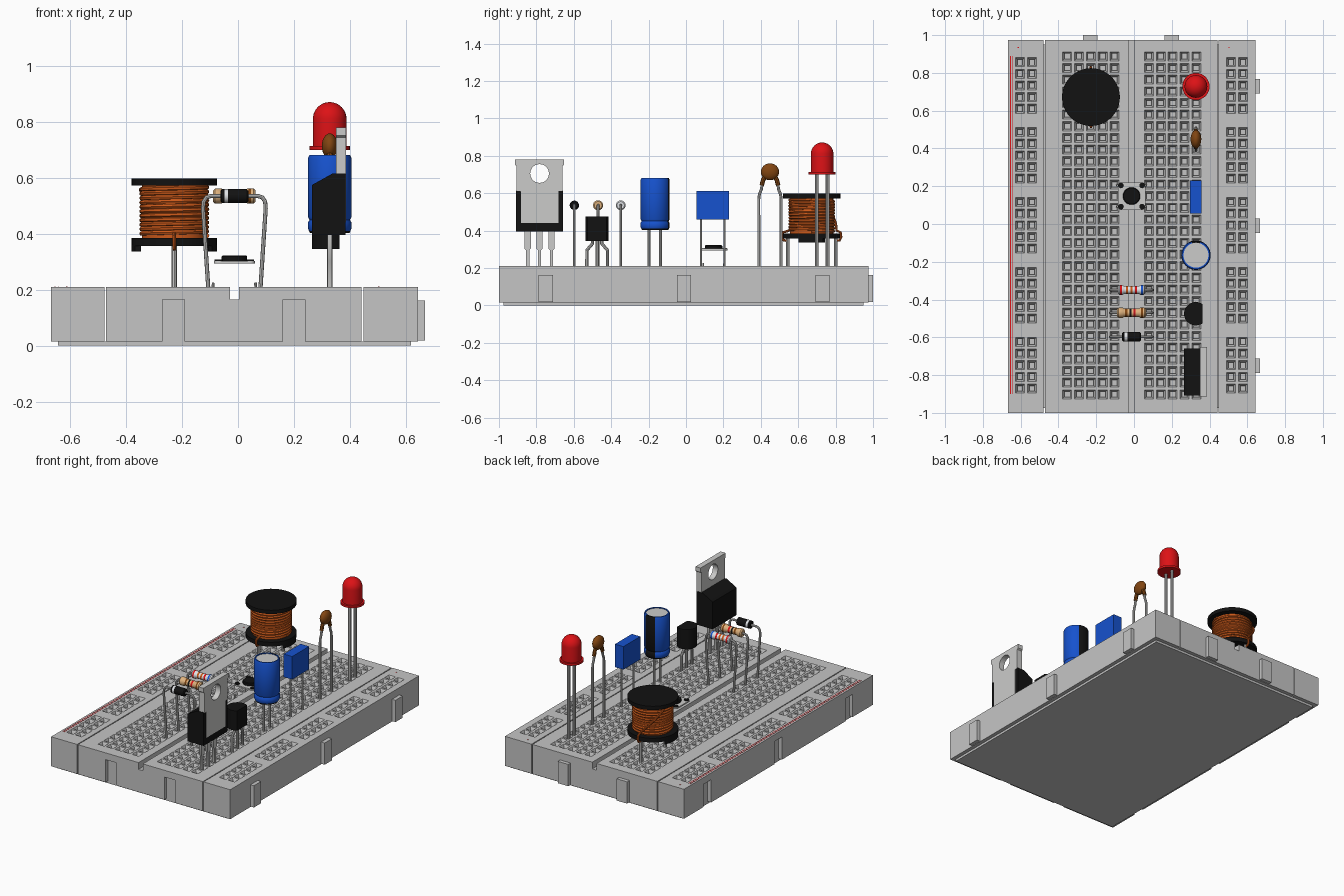
import bpy, bmesh, math
from math import sin, cos, pi, radians

if "Cube" in bpy.data.objects:
    bpy.data.objects.remove(bpy.data.objects["Cube"])

COL = {"board_grey": (.56, .56, .56), "metal_grey": (.6, .6, .59), "black": (.006, .006, .006),
       "red": (.72, .006, .008), "blue": (.008, .085, .62), "copper": (.6, .1, .01),
       "brown": (.22, .06, .006), "tan": (.74, .45, .21), "white": (.8, .82, .85)}
MAT = {}
for n, c in COL.items():
    MAT[n] = bpy.data.materials.new(n)
    MAT[n].diffuse_color = (*c, 1)


def finish(name, bm, mats, recalc=True):
    if recalc:
        bmesh.ops.recalc_face_normals(bm, faces=bm.faces)
    me = bpy.data.meshes.new(name)
    bm.to_mesh(me)
    bm.free()
    for m in mats:
        me.materials.append(MAT[m])
    ob = bpy.data.objects.new(name, me)
    bpy.context.collection.objects.link(ob)
    return ob


def prism(name, loops, axis, a, b, mat):
    """Outline (first loop) with holes (other loops), extruded from a to b along an axis."""
    put = {'x': lambda p, h: (h, *p), 'y': lambda p, h: (p[0], h, p[1]), 'z': lambda p, h: (*p, h)}[axis]
    bm = bmesh.new()
    edges = []
    for lp in loops:
        vs = [bm.verts.new(put(p, a)) for p in lp]
        edges += [bm.edges.new((vs[i - 1], vs[i])) for i in range(len(vs))]
    bmesh.ops.triangle_fill(bm, edges=edges, use_beauty=True)
    ext = bmesh.ops.extrude_face_region(bm, geom=bm.faces[:], use_keep_orig=True)
    bmesh.ops.translate(bm, verts=[g for g in ext['geom'] if isinstance(g, bmesh.types.BMVert)],
                        vec=put((0, 0), b - a))
    return finish(name, bm, [mat])


def rect(x0, x1, y0, y1):
    return [(x0, y0), (x1, y0), (x1, y1), (x0, y1)]


def box(name, x0, x1, y0, y1, z0, z1, mat):
    return prism(name, [rect(x0, x1, y0, y1)], 'z', z0, z1, mat)


def circle(cx, cy, r, n=32, a0=0, a1=2 * pi):
    return [(cx + r * cos(a0 + (a1 - a0) * i / n), cy + r * sin(a0 + (a1 - a0) * i / n)) for i in range(n)]


def lathe(name, prof, loc, mats, axis='z', seg=32):
    """Spin (radius, height, material index) points round an axis."""
    bm = bmesh.new()
    rings = []
    for r, t, *_ in prof:
        k = 1 if r == 0 else seg
        ring = []
        for i in range(k):
            u, v = r * cos(2 * pi * i / seg), r * sin(2 * pi * i / seg)
            p = (u, v, t) if axis == 'z' else (t, u, v)
            ring.append(bm.verts.new([p[j] + loc[j] for j in range(3)]))
        rings.append(ring)
    for pt, A, B in zip(prof, rings, rings[1:]):
        for i in range(seg):
            j = (i + 1) % seg
            vs = [A[i % len(A)], A[j % len(A)], B[j % len(B)], B[i % len(B)]]
            bm.faces.new(list(dict.fromkeys(vs))).material_index = pt[2] if len(pt) > 2 else 0
    return finish(name, bm, mats)


def wire(name, pts, r, mat, res=2):
    cu = bpy.data.curves.new(name, 'CURVE')
    cu.dimensions = '3D'
    cu.bevel_depth, cu.bevel_resolution, cu.use_fill_caps = r, res, True
    sp = cu.splines.new('POLY')
    sp.points.add(len(pts) - 1)
    for p, q in zip(sp.points, pts):
        p.co = (*q, 1)
    cu.materials.append(MAT[mat])
    ob = bpy.data.objects.new(name, cu)
    bpy.context.collection.objects.link(ob)


# --- board: lower bodies with side notches, and perforated top slabs
TOP, MID, LOW, Y0, Y1 = .21, .165, .015, -1.0, .975
SIDE = [-.75, -.01, .73]       # clip positions along y
END = [-.231, .2]              # clip positions along x
front = [(-.472, Y0)]
for c in END:
    front += [(c - .039, Y0), (c - .039, Y0 + .025), (c + .039, Y0 + .025), (c + .039, Y0)]
prism("board_centre", [front + [(.442, Y0), (.442, Y1), (-.472, Y1)]], 'z', LOW, MID, "board_grey")
left = [(-.668, Y0)]
for c in SIDE:
    left += [(-.668, c - .039), (-.643, c - .039), (-.643, c + .039), (-.668, c + .039)]
prism("board_left_rail", [left + [(-.668, Y1), (-.478, Y1), (-.478, Y0)]], 'z', LOW, MID, "board_grey")
box("board_right_rail", .448, .643, Y0, Y1, LOW, MID, "board_grey")
box("base_plate", -.643, .618, -.975, .95, 0, LOW, "board_grey")
for c in SIDE:
    box("side_clip", .643, .668, c - .038, c + .038, .018, .162, "board_grey")
for c in END:
    box("end_clip", c - .038, c + .038, Y1, 1.0, .018, .162, "board_grey")


def slab(name, x0, x1, hx, hy):
    bm = bmesh.new()
    xs = [x0] + [h + d for h in hx for d in (-.024, .024)] + [x1]
    ys = [Y0] + [h + d for h in hy for d in (-.024, .024)] + [Y1]
    g = [[bm.verts.new((x, y, TOP)) for y in ys] for x in xs]
    for i in range(len(xs) - 1):
        for j in range(len(ys) - 1):
            a = [g[i][j], g[i + 1][j], g[i + 1][j + 1], g[i][j + 1]]
            if i % 2 == 0 or j % 2 == 0:
                bm.faces.new(a)
                continue
            cx, cy = (xs[i] + xs[i + 1]) / 2, (ys[j] + ys[j + 1]) / 2
            for z in (.193, MID):       # funnel, then straight socket wall
                b = [bm.verts.new((*p, z)) for p in rect(cx - .014, cx + .014, cy - .014, cy + .014)]
                for k in range(4):
                    bm.faces.new((a[k], a[k - 3], b[k - 3], b[k]))
                a = b
    o = rect(x0, x1, Y0, Y1)
    for k in range(4):
        p, q = o[k], o[k - 3]
        bm.faces.new([bm.verts.new(v) for v in ((*p, MID), (*q, MID), (*q, TOP), (*p, TOP))])
    finish(name, bm, ["board_grey"], recalc=False)


P = .0617
rows = [-.007 + P * (i - 14.5) for i in range(30)]
rail_rows = [-.007 + P * (6 * (b - 2) + i - 2) for b in range(5) for i in range(5)]
slab("left_terminal_top", -.472, -.028, [-.354 + .0628 * i for i in range(5)], rows)
slab("right_terminal_top", .003, .442, [.079 + .0628 * i for i in range(5)], rows)
slab("left_rail_top", -.668, -.478, [-.603, -.54], rail_rows)
slab("right_rail_top", .448, .643, [.513, .577], rail_rows)
for x in (-.654, -.643):
    box("rail_stripe", x - .0015, x + .0015, -.9, .89, TOP, TOP + .001, "red")
for x in (-.613, .503):
    box("plus_mark", x - .003, x + .003, .932, .938, TOP, TOP + .001, "red")

# --- wire-wound inductor
ix, iy = -.228, .672
for nm, z0, z1 in (("inductor_top_flange", .572, .597), ("inductor_bottom_flange", .357, .385)):
    lathe(nm, [(0, z0), (.153, z0), (.153, z1), (0, z1)], (ix, iy, 0), ["black"], seg=40)
for a in (0, pi):
    t = radians(28)
    arc = circle(ix, iy, .153, 12, a - t, a + t) + circle(ix, iy, .134, 12, a + t, a - t)
    prism("inductor_foot", [arc], 'z', .336, .36, "black")
lathe("inductor_core", [(0, .38), (.116, .38), (.116, .575), (0, .575)], (ix, iy, 0), ["copper"])
wire("inductor_coil", [(ix + .117 * cos(t), iy + .117 * sin(t), .393 + .174 * i / 396)
                       for i in range(397) for t in [2 * pi * i / 36]], .0085, "copper", 1)
for s, z in ((-1, .4), (1, .56)):
    pts = [(ix + .133 * cos(t), iy + s * .133 * sin(t), .4 + (z - .4) * (1 - k / 8))
           for k in range(9) for t in [radians(155 - 65 * k / 8)]] if s > 0 else [(ix, iy - .12, .4)]
    wire("inductor_wire_end", pts + [(ix, iy + s * .155, .39), (ix, iy + s * .158, .365),
                                     (ix, iy + s * .15, .348), (ix, iy + s * .128, .345)], .007, "copper")
    wire("inductor_leg", [(ix, iy + s * .128, .17), (ix, iy + s * .128, .36)], .01, "metal_grey")

# --- push button
bx, by = -.013, .148
corners = [(bx + sx * .056, by + sy * .056) for sx, sy in ((1, 1), (-1, 1), (-1, -1), (1, -1))]
outline = []
for k, (x, y) in enumerate(corners):
    outline += circle(x, y, .017, 5, k * pi / 2, (k + 1.2) * pi / 2)
    lathe("button_rivet", [(0, .3), (.015, .3), (.015, .308), (0, .308)], (x, y, 0), ["black"], seg=16)
    wire("button_leg", [(bx + (x - bx) * 1.4, y, .17), (bx + (x - bx) * 1.35, y, .225)], .005, "metal_grey")
prism("button_plate", [outline], 'z', .294, .303, "metal_grey")
lathe("button_cap", [(0, .3), (.046, .3), (.046, .318), (.042, .322), (0, .322)], (bx, by, 0), ["black"])

# --- parts standing in the right column
cx = .328


def legs(name, paths, r):
    for p in paths:
        wire(name, [(cx, y, z) for y, z in p], r, "metal_grey")


# red lamp
dome = [(.06 * cos(t), .811 + .06 * sin(t)) for t in [pi / 2 * i / 10 for i in range(10)]]
lathe("lamp", [(0, .7), (.072, .7), (.072, .714), (.06, .714)] + dome + [(0, .871)], (cx, .728, 0), ["red"])
legs("lamp_leg", [[(y, .17), (y, .705)] for y in (.699, .757)], .01)
# ceramic disc capacitor: flattened ball with two shoulders
n = 12
ball = [(.049 * sin(pi * i / n), -.045 * cos(pi * i / n)) for i in range(n + 1)]
ball[0], ball[-1] = (0, -.045), (0, .045)
disc = lathe("disc_capacitor", ball, (0, 0, 0), ["brown"], seg=24)
disc.location, disc.scale = (cx, .449, .714), (.58, 1, 1)
for s in (-1, 1):
    y = .449 + s * .036
    wire("disc_shoulder", [(cx, .449 + s * .02, .7), (cx, y, .672), (cx, y + s * .008, .642)], .012, "brown")
legs("disc_leg", [[(.449 + s * d, z) for d, z in ((.06, .17), (.06, .57), (.056, .595), (.046, .62), (.04, .66))]
                  for s in (-1, 1)], .008)
# box capacitor
box("box_capacitor", .296, .358, .055, .231, .46, .612, "blue")
legs("box_capacitor_leg", [[(y, .17), (y, .47)] for y in (.08, .206)], .006)
# can capacitor with groove, black stripe and metal lid
can = lathe("can_capacitor", [(0, .402, 1), (.07, .402, 1), (.074, .41), (.078, .42), (.078, .44), (.072, .45),
            (.078, .46), (.078, .67), (.073, .681), (.066, .681), (.066, .676, 2), (0, .676)],
            (cx, -.165, 0), ["blue", "black", "metal_grey"], seg=40)
for f in can.data.polygons:
    c = f.center
    if f.material_index == 0 and c.y + .165 > .066 and abs(c.x - cx) < .03:
        f.material_index = 1
legs("can_leg", [[(y, .17), (y, .41)] for y in (-.137, -.198)], .008)
# small transistor, flat side facing right
ty = -.475
t = radians(55)
prism("small_transistor", [circle(.327, ty, .062, 24, t, 2 * pi - t) + [(.3625, ty - .051)]],
      'z', .345, .475, "black")
legs("small_transistor_leg", [[(ty + s * .055, .17), (ty + s * .055, .295), (ty + s * .025, .33),
                               (ty + s * .025, .36)] for s in (-1, 0, 1)], .009)
# power transistor: moulded body, drilled metal tab, three stepped legs
py = -.783
prism("power_body", [[(.265, .395), (.384, .395), (.384, .615), (.337, .615), (.265, .575)]],
      'y', py - .125, py + .125, "black")
half = [(.1, .44), (.1, .61), (.122, .612), (.122, .745), (.131, .752), (.131, .78)]
prism("power_tab", [[(py + d, z) for d, z in half] + [(py - d, z) for d, z in half[::-1]],
                    circle(py, .705, .05)], 'x', .35, .387, "metal_grey")
for d in (-.064, 0, .064):
    y = py + d
    prism("power_leg", [[(y - .009, .17), (y + .009, .17), (y + .009, .295), (y + .017, .305), (y + .017, .4),
                         (y - .017, .4), (y - .017, .305), (y - .009, .295)]], 'x', cx - .008, cx + .008, "metal_grey")

# --- lying resistors and diode bridging the centre groove
mx, az = -.013, .535


def axial(name, y, half, mats, bands, end_r, mid_r):
    rad = lambda q: end_r if abs(q) > .043 else mid_r
    cuts = sorted({-.046, -.04, .04, .046, *[e for b in bands for e in b[:2]]})
    prof = [(0, -half), (end_r * .75, -half), (end_r, -half + .007)]
    for q in cuts:
        m = next((b[2] for b in bands if b[0] <= q < b[1] - 1e-6), 0)
        prof.append((rad(q), q, m))
    prof += [(end_r, half - .007), (end_r * .75, half), (0, half)]
    lathe(name, prof, (mx, y, az), mats, 'x', 24)
    side = [(.091, .17), (.112, .49), (.11, .515), (.1, .53), (.085, az)]
    wire(name + "_lead", [(mx - d, y, z) for d, z in side] + [(mx + d, y, z) for d, z in side[::-1]],
         .0075, "metal_grey")


axial("tan_resistor", -.47, .076, ["tan", "red", "black", "brown"],
      [(-.034, -.022, 3), (-.012, 0, 2), (.01, .022, 1), (.05, .06, 3)], .027, .022)
axial("pale_resistor", -.349, .072, ["white", "red", "copper", "blue"],
      [(-.06, -.05, 1), (-.03, -.018, 2), (-.006, .006, 2), (.018, .03, 1), (.05, .06, 3)], .026, .021)
axial("diode", -.597, .05, ["black", "white"], [(-.036, -.022, 1)], .025, .025)

# --- turn wires into meshes and smooth the round parts
for ob in bpy.context.collection.objects:
    ob.select_set(True)
    bpy.context.view_layer.objects.active = ob
bpy.ops.object.convert(target='MESH')
bpy.ops.object.shade_smooth_by_angle(angle=radians(40))

for m in bpy.data.materials:
    if m.users and not m.is_grease_pencil:
        m.use_nodes = True
        m.node_tree.nodes["Principled BSDF"].inputs["Base Color"].default_value = m.diffuse_color
